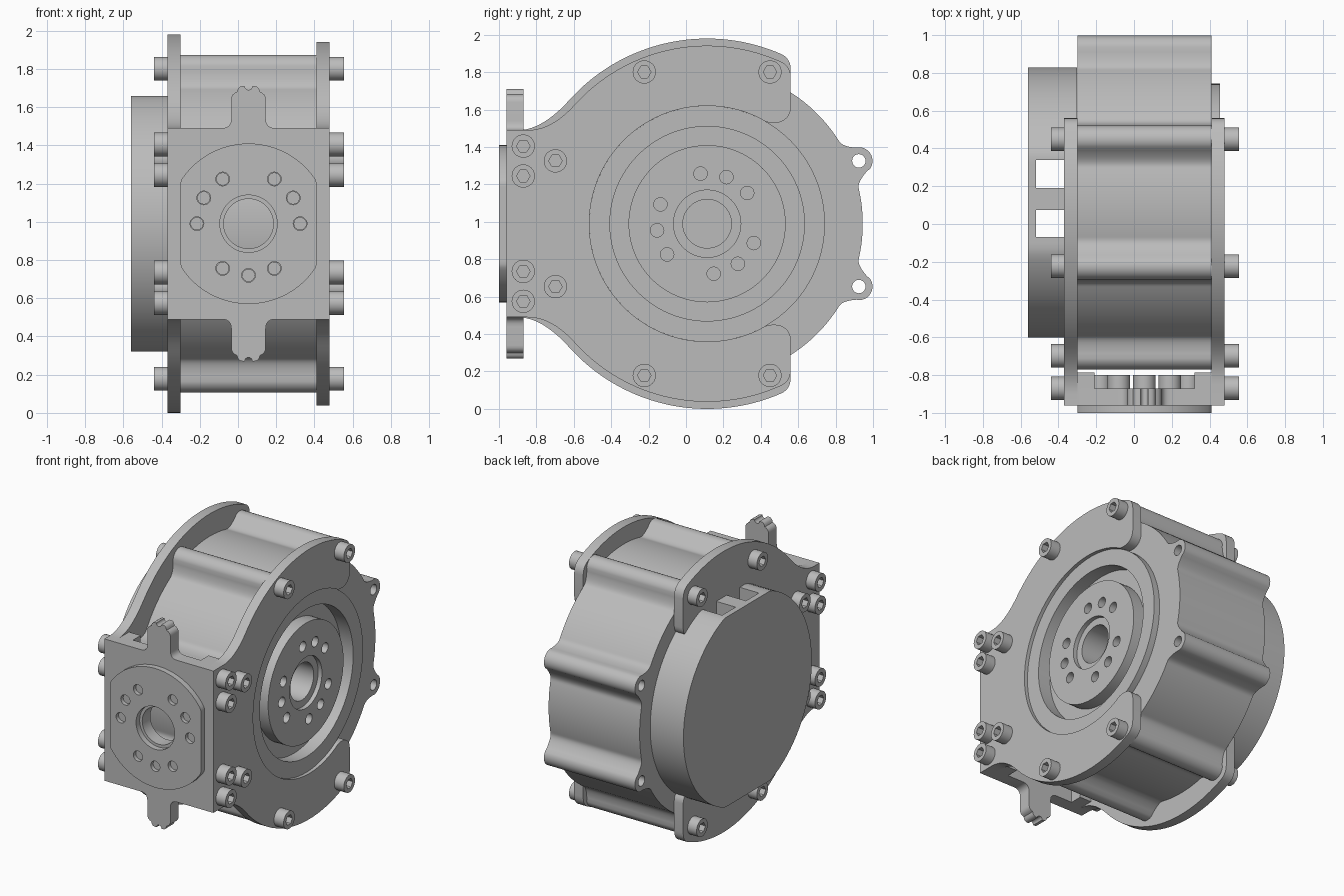
import bpy
import math
from mathutils import Matrix, Vector

cube = bpy.data.objects.get("Cube")
if cube:
    bpy.data.objects.remove(cube, do_unlink=True)

metal = bpy.data.materials.new("machined grey metal")
metal.use_nodes = True
GREY = (0.5, 0.5, 0.5, 1)
metal.diffuse_color = GREY
metal.node_tree.nodes["Principled BSDF"].inputs["Base Color"].default_value = GREY

CY, CZ = 0.113, 0.99     # main axis, running along x
FX = 0.055               # middle of the front flange
HALF = 0.355             # half width of the body
ALONG_X = Matrix(((0, 0, 1, 0), (1, 0, 0, 0), (0, 1, 0, 0), (0, 0, 0, 1)))
ALONG_Y = Matrix(((1, 0, 0, 0), (0, 0, -1, 0), (0, 1, 0, 0), (0, 0, 0, 1)))


def polar(u, v, r, deg):
    a = math.radians(deg)
    return (u + r * math.cos(a), v + r * math.sin(a))


def arc(u, v, r, start, end, n=24):
    return [polar(u, v, r, start + (end - start) * i / n) for i in range(n + 1)]


def circle(u, v, r, n=32):
    return arc(u, v, r, 0, 360, n)[:-1]


def bend(a, b, c, n=10):
    """Quadratic curve from a to c, pulled towards b."""
    a, b, c = Vector(a), Vector(b), Vector(c)
    steps = [i / n for i in range(n + 1)]
    return [tuple(a * (1 - t) ** 2 + b * 2 * t * (1 - t) + c * t * t) for t in steps]


def clamp(points, u_lo, u_hi, v_lo, v_hi):
    return [(min(max(u, u_lo), u_hi), min(max(v, v_lo), v_hi)) for u, v in points]


def mirrored(points, v):
    """Close a half outline by reflecting it across height v."""
    return points + [(p, 2 * v - q) for p, q in reversed(points)]


def extrude(name, loops, lo, hi, axis=ALONG_X):
    """Extrude an outline with holes between two positions along x or y."""
    curve = bpy.data.curves.new(name, "CURVE")
    curve.dimensions = "2D"
    curve.fill_mode = "BOTH"
    curve.extrude = (hi - lo) / 2
    for loop in loops:
        clean = [p for i, p in enumerate(loop) if math.dist(p, loop[i - 1]) > 1e-4]
        spline = curve.splines.new("POLY")
        spline.points.add(len(clean) - 1)
        for point, (u, v) in zip(spline.points, clean):
            point.co = (u, v, 0, 1)
        spline.use_cyclic_u = True
    obj = bpy.data.objects.new(name, curve)
    bpy.context.collection.objects.link(obj)
    bpy.ops.object.select_all(action="DESELECT")
    obj.select_set(True)
    bpy.context.view_layer.objects.active = obj
    bpy.ops.object.convert(target="MESH")
    obj = bpy.context.view_layer.objects.active
    mid = (lo + hi) / 2
    shift = (mid, 0, 0) if axis is ALONG_X else (0, mid, 0)
    obj.data.transform(Matrix.Translation(shift) @ axis)
    bpy.ops.object.mode_set(mode="EDIT")
    bpy.ops.mesh.select_all(action="SELECT")
    bpy.ops.mesh.remove_doubles(threshold=0.0002)
    bpy.ops.mesh.normals_make_consistent(inside=False)
    bpy.ops.object.mode_set(mode="OBJECT")
    bpy.ops.object.shade_smooth_by_angle(angle=math.radians(30))
    obj.data.materials.clear()
    obj.data.materials.append(metal)
    return obj


# Motor housing: round body with eight filleted lugs
LUG_D, LUG_R, BODY_R = 0.878, 0.073, 0.832


def housing_radius(deg):
    off = abs((deg % 45) - 22.5)
    if off < 4.5:
        a = math.radians(off)
        return LUG_D * math.cos(a) + math.sqrt(LUG_R ** 2 - (LUG_D * math.sin(a)) ** 2)
    t = min((off - 4.5) / 5, 1)
    return BODY_R + 0.063 * (1 - t) ** 2


outline = [polar(CY, CZ, housing_radius(i * 0.75), i * 0.75) for i in range(480)]
back_holes = [circle(*polar(CY, CZ, LUG_D, a), 0.036, 20) for a in (-22.5, 22.5)]
extrude("motor_housing", [outline, circle(CY, CZ, 0.63, 96)] + back_holes, -0.30, 0.41)
bore = circle(CY, CZ, 0.13, 48)
extrude("motor_core", [circle(CY, CZ, 0.63, 96), bore], -0.30, 0.36)
extrude("bearing_ring", [circle(CY, CZ, 0.63, 96), circle(CY, CZ, 0.52, 96)], 0.36, 0.455)

# Output hub with three groups of three holes
hub_rim = circle(CY, CZ, 0.42, 96)
hub_holes = [circle(*polar(CY, CZ, 0.27, 37.5 + 120 * k + 30 * j), 0.036, 20)
             for k in range(3) for j in range(3)]
extrude("output_hub_base", [hub_rim, bore] + hub_holes, 0.36, 0.42)
extrude("output_hub_face", [hub_rim, circle(CY, CZ, 0.18, 48)] + hub_holes, 0.42, 0.45)


# C-shaped side plates
def plate_outline(r):
    tip = 0.56
    flare = polar(CY, CZ, r, 138)
    foot = 1.49
    t = (flare[1] - foot) / math.sin(math.radians(48))
    knee = (flare[0] - t * math.cos(math.radians(48)), foot)
    corner = (tip, CZ + math.sqrt(r * r - (tip - CY) ** 2))
    lead = math.degrees(math.acos((tip - 0.05 - CY) / r))
    half = [(-0.96, foot)] + bend((knee[0] - 0.13, foot), knee, flare)
    half += arc(CY, CZ, r, 138, lead, 40)
    half += bend(half[-1], corner, (tip, corner[1] - 0.06), 6)
    half += arc(tip - 0.08, 1.61, 0.08, 0, -90, 8)
    half += bend((0.46, 1.53), (0.43, 1.53), polar(CY, CZ, 0.63, 63), 6)
    half += arc(CY, CZ, 0.63, 63, 180, 48)
    # The inner arc ends on the mirror line, so each half closes on itself
    outer = half[:-1] + [(CY - 0.63, CZ)]
    return mirrored(outer, CZ)


extrude("right_side_plate", [plate_outline(0.952)], 0.41, 0.48)
extrude("left_side_plate", [plate_outline(0.99)], -0.37, -0.30)

# Socket-head bolts on both sides
upper_bolts = [(-0.87, 1.405), (-0.87, 1.245)]
upper_bolts += [polar(CY, CZ, LUG_D, a) for a in (157.5, 112.5, 67.5)]
for y, z in upper_bolts:
    for level, height in (("upper", z), ("lower", 2 * CZ - z)):
        for side, lo, hi in (("right", 0.48, 0.555), ("left", -0.44, -0.37)):
            extrude(f"{side}_{level}_bolt",
                    [circle(y, height, 0.062), circle(y, height, 0.036, 6)], lo, hi)

# End cap with flats above and below, and two slots through it
cap_round = circle(CY, CZ, 0.715, 128)


def cap_slice(name, lo, hi, y_lo=-2, y_hi=2):
    extrude(name, [clamp(cap_round, y_lo, y_hi, CZ - 0.668, CZ + 0.668)], lo, hi)


cap_slice("cap_cover", -0.56, -0.52)
cap_slice("cap_base", -0.37, -0.301)
cap_slice("cap_front_part", -0.52, -0.37, y_hi=-0.07)
cap_slice("cap_middle_rib", -0.52, -0.37, y_lo=0.075, y_hi=0.19)
cap_slice("cap_back_part", -0.52, -0.37, y_lo=0.34)

# Front mounting plate with a notched tab above and below
tab = [(FX - HALF, 1.49)] + bend((FX - 0.14, 1.49), (FX - 0.09, 1.49), (FX - 0.09, 1.54), 6)
tab += bend((FX - 0.09, 1.64), (FX - 0.09, 1.67), (FX - 0.06, 1.68), 4)
tab += bend((FX - 0.06, 1.68), (FX - 0.055, 1.71), (FX - 0.03, 1.71), 4)
tab += arc(FX, 1.71, 0.02, 180, 270, 4)
tab += [(2 * FX - u, v) for u, v in reversed(tab)]
angles = (0, 30, 60, 120, 150, 180, 240, 270, 300)
spots = [polar(FX, CZ, 0.27, a) for a in angles]
flange_holes = [circle(*s, 0.036, 20) for s in spots]
extrude("front_mount_plate", [mirrored(tab, CZ), circle(FX, CZ, 0.13, 48)] + flange_holes,
        -0.96, -0.87, ALONG_Y)

# Raised front flange, clipped at both sides
flange = clamp(circle(FX, CZ, 0.42, 128), FX - HALF, FX + HALF, 0, 2)
extrude("front_flange", [flange, circle(FX, CZ, 0.15, 48)] + flange_holes,
        -1.0, -0.96, ALONG_Y)

# Rails joining the front plate to the side plates, and bolts behind it
for side, x_lo, x_hi in (("left", -0.30, -0.21), ("right", 0.32, 0.41)):
    rail = [(x_lo, 0.49), (x_hi, 0.49), (x_hi, 1.49), (x_lo, 1.49)]
    extrude(f"{side}_front_rail", [rail], -0.87, -0.785, ALONG_Y)
for x, z in spots:
    extrude("flange_bolt_head", [circle(x, z, 0.06)], -0.87, -0.80, ALONG_Y)
    extrude("flange_bolt_shank", [circle(x, z, 0.034, 20)], -0.975, -0.87, ALONG_Y)
